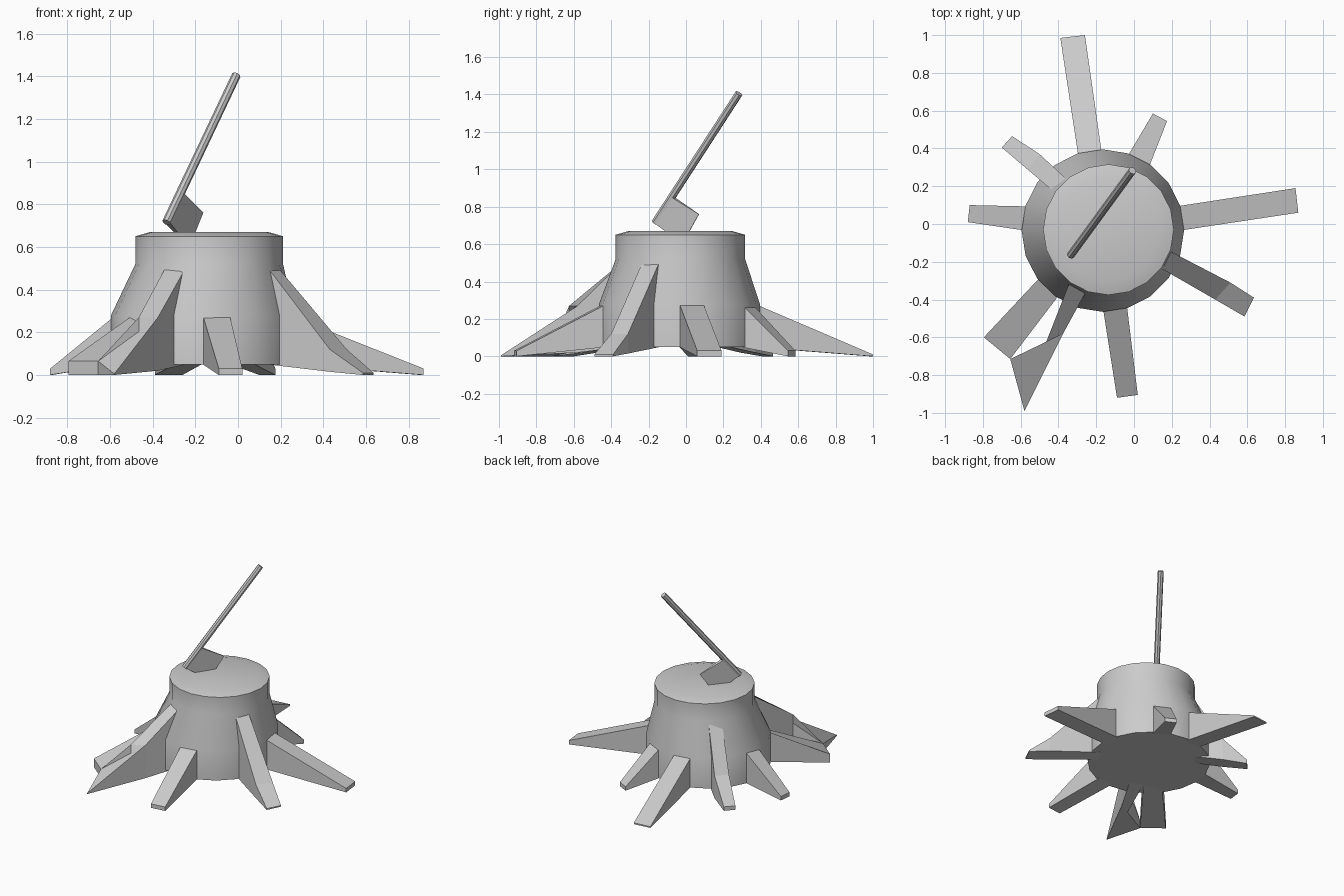
import bpy, bmesh, math
from mathutils import Vector

if "Cube" in bpy.data.objects:
    bpy.data.objects.remove(bpy.data.objects["Cube"])

SIDES = 20
BASE = (-0.165, -0.035)


def make_object(name, bm, smooth=None):
    bmesh.ops.recalc_face_normals(bm, faces=bm.faces)
    mesh = bpy.data.meshes.new(name)
    bm.to_mesh(mesh)
    bm.free()
    ob = bpy.data.objects.new(name, mesh)
    bpy.context.collection.objects.link(ob)
    if smooth:
        bpy.ops.object.select_all(action='DESELECT')
        ob.select_set(True)
        bpy.context.view_layer.objects.active = ob
        bpy.ops.object.shade_smooth_by_angle(angle=math.radians(smooth))
    return ob


def loft(name, rings, smooth=None):
    """Skin a list of equal-length vertex rings and cap both ends."""
    bm = bmesh.new()
    vs = [[bm.verts.new(p) for p in ring] for ring in rings]
    n = len(vs[0])
    for a, b in zip(vs, vs[1:]):
        for i in range(n):
            j = (i + 1) % n
            bm.faces.new((a[i], a[j], b[j], b[i]))
    bm.faces.new(vs[0])
    bm.faces.new(vs[-1])
    return make_object(name, bm, smooth)


def circle(cx, cy, z, r):
    return [(cx + r * math.cos(2 * math.pi * i / SIDES),
             cy + r * math.sin(2 * math.pi * i / SIDES), z) for i in range(SIDES)]


def root(name, stations):
    """Each station is left (x, y), right (x, y), top z left, top z right, bottom z."""
    l, r, a, b, c = stations[0]
    inward = [tuple(q + (o - q) * 0.05 for q, o in zip(p, BASE)) for p in (l, r)]
    stations = [(*inward, a, b, c)] + stations[1:]
    loft(name, [[(*l, c), (*r, c), (*r, b), (*l, a)] for l, r, a, b, c in stations])


def low_root(name, l0, r0, l1, r1, tip=0.03):
    root(name, [(l0, r0, 0.28, 0.28, 0.05), (l1, r1, tip, tip, 0)])


# Trunk: flared base, straight neck, shallow domed cut
loft("stump_trunk", [circle(*BASE, 0.05, 0.43), circle(*BASE, 0.28, 0.43),
                     circle(-0.135, -0.03, 0.52, 0.346),
                     circle(-0.135, -0.03, 0.65, 0.346),
                     circle(-0.135, -0.03, 0.67, 0.277)], 40)

# Low wedge roots
low_root("back_root", (-0.30, 0.37), (-0.17, 0.39), (-0.39, 0.985), (-0.26, 1.0), 0.01)
low_root("back_right_root", (-0.03, 0.374), (0.09, 0.313), (0.10, 0.585), (0.175, 0.545))
low_root("right_root", (0.245, 0.10), (0.262, -0.035), (0.855, 0.19), (0.87, 0.06))
low_root("front_root", (-0.165, -0.462), (-0.032, -0.444), (-0.09, -0.92), (0.02, -0.905))
low_root("left_root", (-0.595, 0.10), (-0.595, -0.035), (-0.87, 0.10), (-0.88, 0.01))
low_root("front_left_low_root", (-0.51, -0.29), (-0.345, -0.31),
         (-0.795, -0.6), (-0.655, -0.715), 0.065)

# Tall buttress roots
root("front_right_tall_root", [((0.15, -0.24), (0.20, -0.145), 0.51, 0.51, 0.05),
                               ((0.43, -0.40), (0.51, -0.31), 0.12, 0.12, 0.015),
                               ((0.585, -0.49), (0.635, -0.39), 0.01, 0.01, 0)])
root("back_left_tall_root", [((-0.43, 0.175), (-0.365, 0.25), 0.51, 0.51, 0.05),
                             ((-0.565, 0.29), (-0.50, 0.37), 0.19, 0.19, 0.02),
                             ((-0.70, 0.405), (-0.645, 0.465), 0.03, 0.03, 0)])
root("front_left_tall_root", [((-0.345, -0.31), (-0.245, -0.35), 0.51, 0.51, 0.05),
                              ((-0.465, -0.625), (-0.375, -0.58), 0.27, 0.27, 0.02),
                              ((-0.655, -0.715), (-0.58, -0.99), 0.065, 0.005, 0)])

# Axe handle
start, end = Vector((-0.335, -0.165, 0.715)), Vector((-0.008, 0.283, 1.405))
axis = (end - start).normalized()
flat = Vector((axis.x, axis.y, 0)).normalized()
side = flat.cross(Vector((0, 0, 1)))
up = side.cross(axis)
loft("axe_handle", [[p + 0.021 * (side * math.cos(t * math.pi / 4) + up * math.sin(t * math.pi / 4))
                     for t in range(8)] for p in (start, end)])


# Axe blade: wedge in the handle's plane, cutting edge buried in the stump
def blade_ring(s_top, z_top, s_low, z_low, half):
    o = Vector((start.x, start.y, 0))
    return [o + flat * s + Vector((0, 0, z)) + side * h
            for s, z, h in ((s_top, z_top, half), (s_top, z_top, -half),
                            (s_low, z_low, -half), (s_low, z_low, half))]


loft("axe_blade", [blade_ring(0.11, 0.855, 0.01, 0.71, 0.016),
                   blade_ring(0.29, 0.76, 0.18, 0.60, 0.002)])
